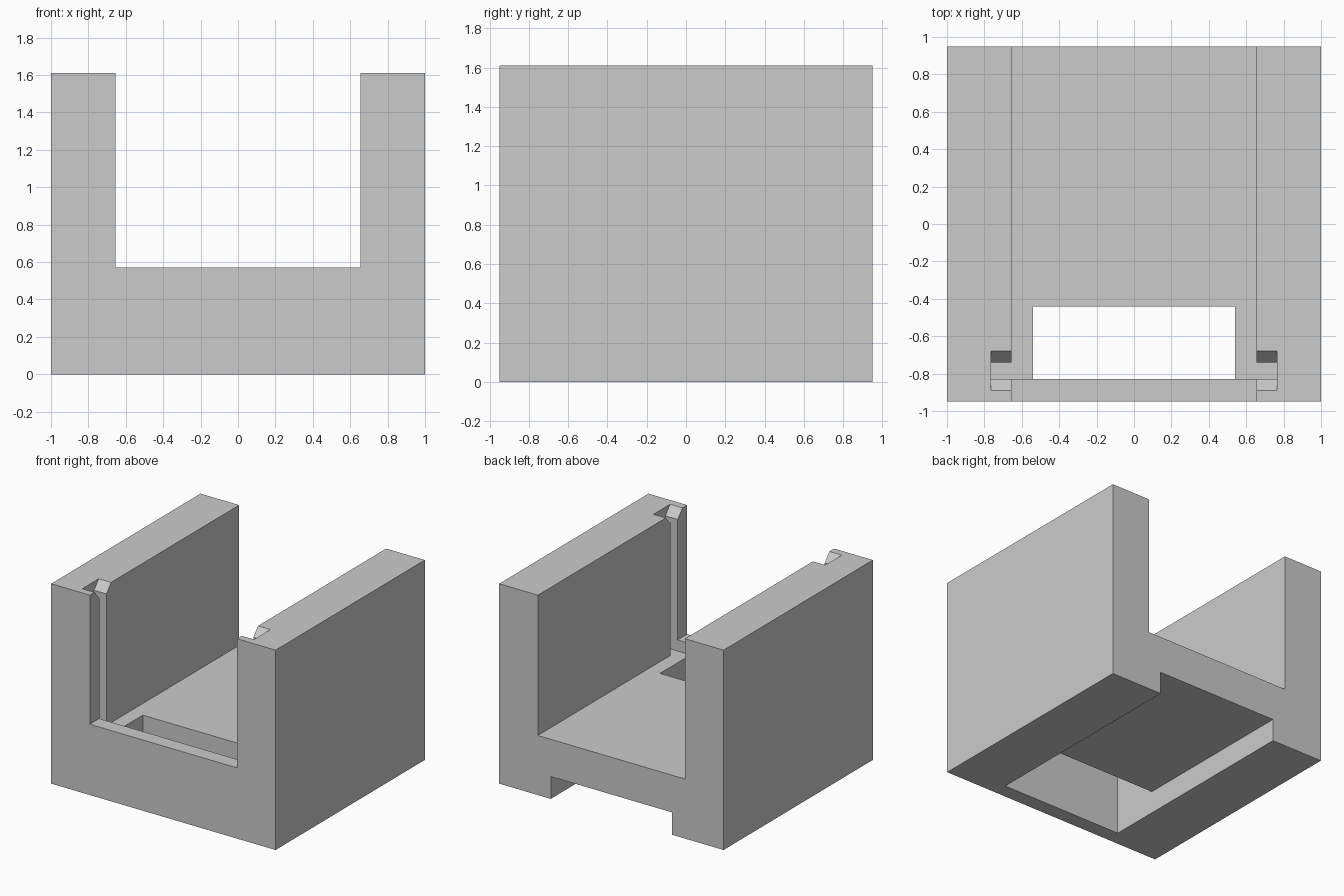
import bpy
import bmesh
from mathutils import Vector

cube = bpy.data.objects.get("Cube")
if cube:
    bpy.data.objects.remove(cube, do_unlink=True)

grey = bpy.data.materials.new("plain grey")
grey.use_nodes = True
colour = (0.6, 0.6, 0.6, 1)
grey.diffuse_color = colour
grey.node_tree.nodes["Principled BSDF"].inputs["Base Color"].default_value = colour


def prism(name, profile, half_width):
    """Extrude a (y, z) profile symmetrically along x."""
    bm = bmesh.new()
    face = bm.faces.new([bm.verts.new((-half_width, y, z)) for y, z in profile])
    new = bmesh.ops.extrude_face_region(bm, geom=[face])["geom"]
    verts = [v for v in new if isinstance(v, bmesh.types.BMVert)]
    bmesh.ops.translate(bm, verts=verts, vec=Vector((2 * half_width, 0, 0)))
    bmesh.ops.recalc_face_normals(bm, faces=bm.faces)
    mesh = bpy.data.meshes.new(name)
    bm.to_mesh(mesh)
    bm.free()
    mesh.materials.append(grey)
    obj = bpy.data.objects.new(name, mesh)
    bpy.context.collection.objects.link(obj)
    return obj


def box(name, half_width, y0, y1, z0, z1):
    return prism(name, [(y0, z0), (y1, z0), (y1, z1), (y0, z1)], half_width)


DEPTH, TOP = 0.95, 1.61
LIP, FLOOR, RECESS = 0.57, 0.48, 0.18
WALL, SLOT, OPENING = 0.655, 0.765, 0.54
LIP_BACK, SLOT_BACK, FLARE = -0.83, -0.74, 0.06

# Solid block that becomes the walls, floor and front lip
body = box("channel_body", 1, -DEPTH, DEPTH, 0, TOP)

# Funnel-topped slot in both walls
shoulder = TOP - 0.07
slot_profile = [
    (LIP_BACK, FLOOR), (SLOT_BACK, FLOOR), (SLOT_BACK, shoulder),
    (SLOT_BACK + FLARE, TOP), (SLOT_BACK + FLARE, 2),
    (LIP_BACK - FLARE, 2), (LIP_BACK - FLARE, TOP), (LIP_BACK, shoulder),
]
cutters = [
    box("channel_cutter", WALL, -2, 2, LIP, 2),
    box("floor_cutter", WALL, LIP_BACK, 2, FLOOR, 1),
    box("underside_cutter", OPENING, LIP_BACK, 2, -1, RECESS),
    box("window_cutter", OPENING, LIP_BACK, -0.44, -0.5, 0.8),
    prism("slot_cutter", slot_profile, SLOT),
]

# Cut each opening from the block
for cutter in cutters:
    mod = body.modifiers.new(cutter.name, "BOOLEAN")
    mod.operation = "DIFFERENCE"
    mod.solver = "EXACT"
    mod.object = cutter
    cutter.hide_render = True

# Bake the cuts and discard the cutters
bpy.context.view_layer.update()
depsgraph = bpy.context.evaluated_depsgraph_get()
result = bpy.data.meshes.new_from_object(body.evaluated_get(depsgraph))
body.modifiers.clear()
body.data = result
for cutter in cutters:
    bpy.data.objects.remove(cutter, do_unlink=True)
